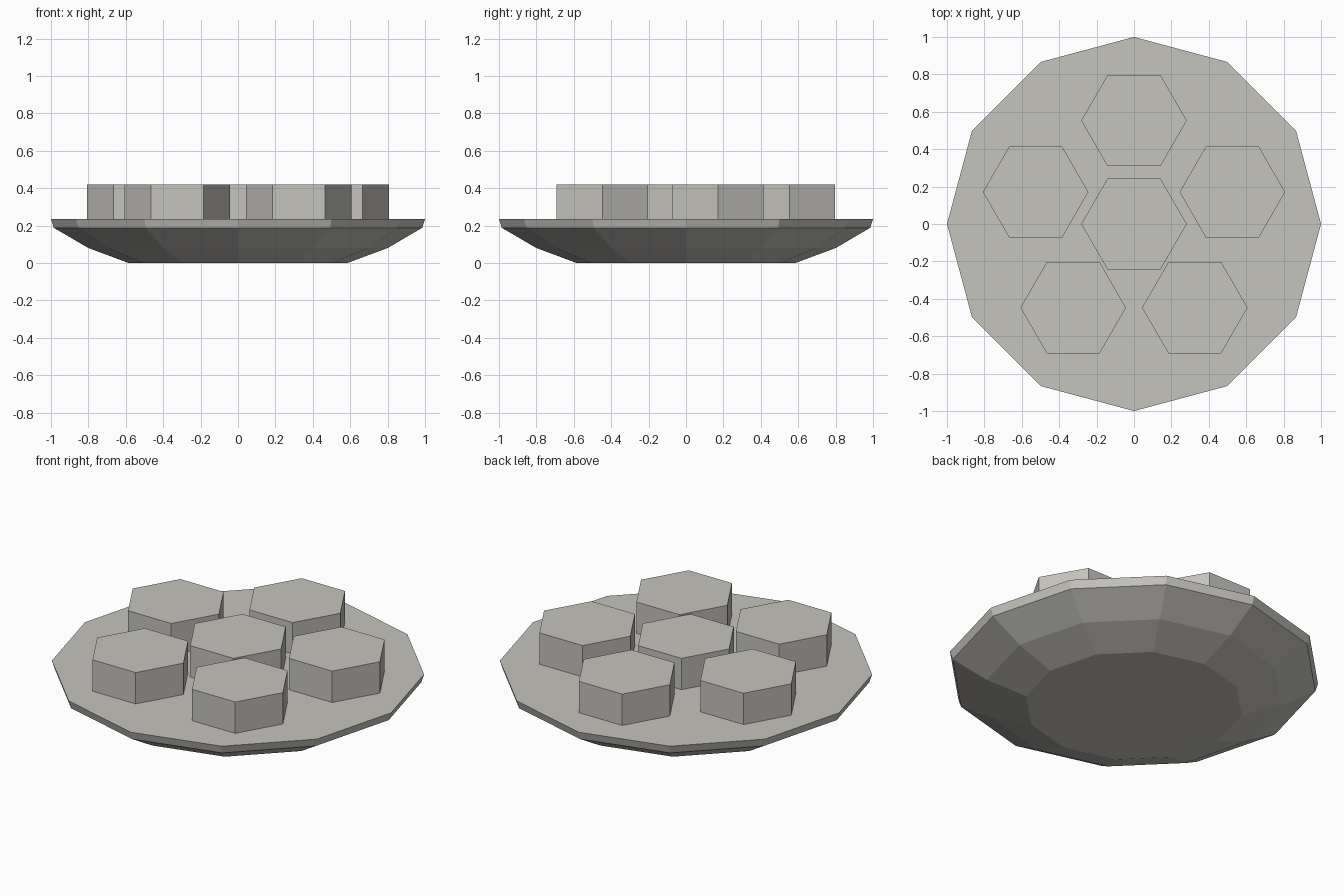
import bpy, bmesh, math

if "Cube" in bpy.data.objects:
    bpy.data.objects.remove(bpy.data.objects["Cube"])

stone = bpy.data.materials.new("warm_grey")
stone.diffuse_color = (0.56, 0.55, 0.51, 1)
stone.use_nodes = True
stone.node_tree.nodes["Principled BSDF"].inputs["Base Color"].default_value = stone.diffuse_color


def lathe(name, sides, profile, center=(0, 0)):
    """Closed faceted solid from (radius, height) rings, bottom to top."""
    bm = bmesh.new()
    rings = []
    for r, z in profile:
        rings.append([bm.verts.new((center[0] + r * math.cos(2 * math.pi * i / sides),
                                    center[1] + r * math.sin(2 * math.pi * i / sides), z))
                      for i in range(sides)])
    for low, high in zip(rings, rings[1:]):
        for i in range(sides):
            j = (i + 1) % sides
            bm.faces.new((low[i], low[j], high[j], high[i]))
    bm.faces.new(rings[0][::-1])
    bm.faces.new(rings[-1])
    mesh = bpy.data.meshes.new(name)
    bm.to_mesh(mesh)
    bm.free()
    mesh.materials.append(stone)
    obj = bpy.data.objects.new(name, mesh)
    bpy.context.collection.objects.link(obj)
    return obj


# Shallow twelve-sided dish with a flat top
lathe("dish", 12, [(0.585, 0), (0.80, 0.08), (0.985, 0.188), (1.0, 0.235)])

# Hexagonal blocks: one in the middle, five around it
block = [(0.282, 0.235), (0.282, 0.42)]
lathe("center_block", 6, block)
for k in range(5):
    a = math.radians(90 + 72 * k)
    lathe(f"outer_block_{k + 1}", 6, block, (0.553 * math.cos(a), 0.553 * math.sin(a)))
